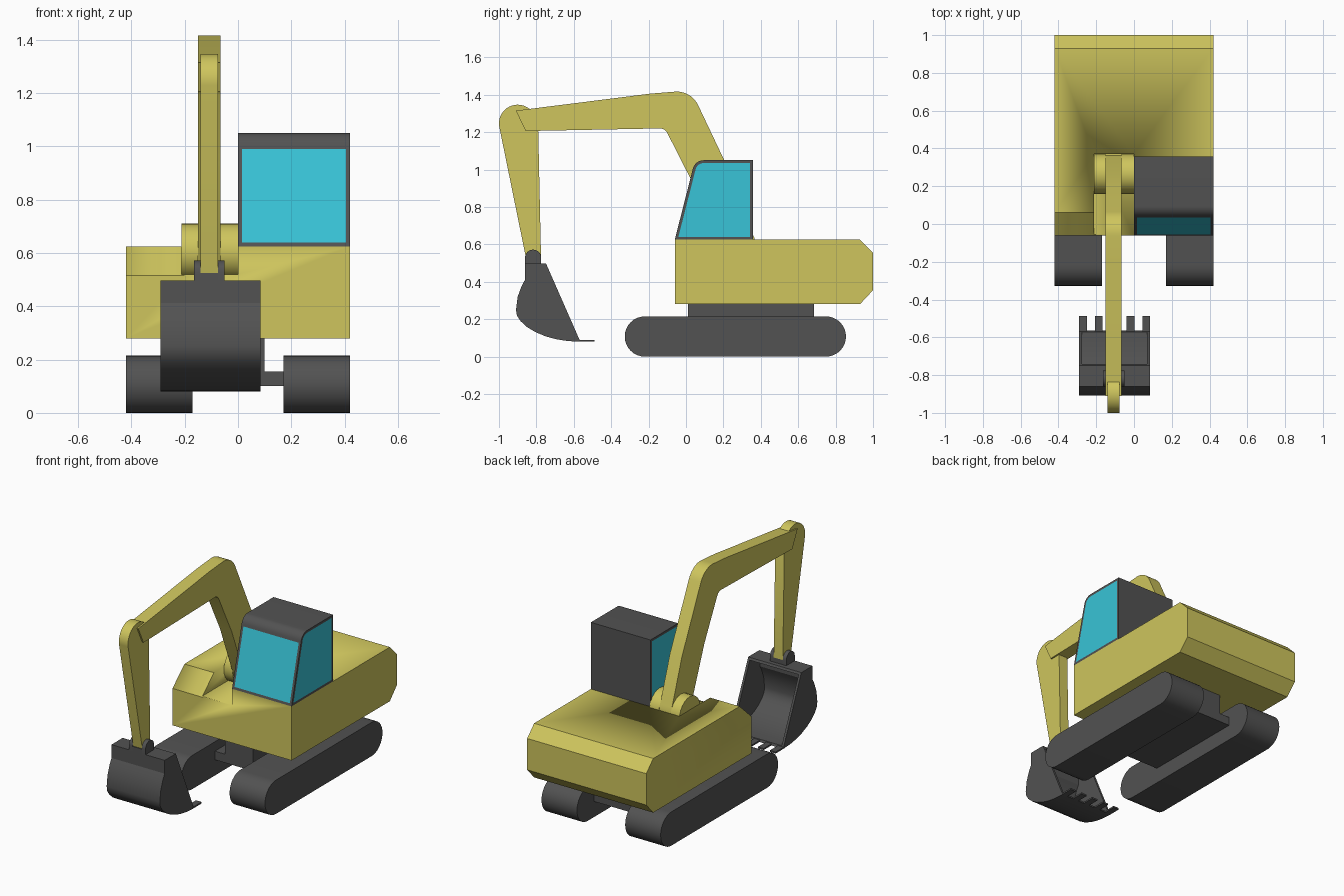
import bpy, bmesh
from math import cos, sin, radians

if "Cube" in bpy.data.objects:
    bpy.data.objects.remove(bpy.data.objects["Cube"])


def material(name, rgb):
    m = bpy.data.materials.new(name)
    m.diffuse_color = (*rgb, 1)
    m.use_nodes = True
    m.node_tree.nodes["Principled BSDF"].inputs["Base Color"].default_value = m.diffuse_color
    return m


YELLOW = material("yellow_paint", (0.62, 0.56, 0.11))
GREY = material("dark_grey", (0.085, 0.085, 0.085))
GLASS = material("cyan_glass", (0.04, 0.55, 0.68))


def arc(y, z, r, a0, a1, n=10):
    """Arc points in the side (y, z) plane, angles in degrees."""
    angles = [radians(a0 + (a1 - a0) * i / n) for i in range(n + 1)]
    return [(y + r * cos(a), z + r * sin(a)) for a in angles]


def extrude(name, profile, x0, x1, mat):
    """Extrude a side profile along x."""
    bm = bmesh.new()
    face = bm.faces.new([bm.verts.new((x0, y, z)) for y, z in profile])
    res = bmesh.ops.extrude_face_region(bm, geom=[face])
    verts = [v for v in res["geom"] if isinstance(v, bmesh.types.BMVert)]
    bmesh.ops.translate(bm, verts=verts, vec=(x1 - x0, 0, 0))
    bmesh.ops.recalc_face_normals(bm, faces=bm.faces)
    mesh = bpy.data.meshes.new(name)
    bm.to_mesh(mesh)
    bm.free()
    obj = bpy.data.objects.new(name, mesh)
    bpy.context.collection.objects.link(obj)
    mesh.materials.append(mat)
    bpy.ops.object.select_all(action='DESELECT')
    obj.select_set(True)
    bpy.context.view_layer.objects.active = obj
    bpy.ops.object.shade_smooth_by_angle(angle=radians(25))
    return obj


def box(name, x0, x1, y0, y1, z0, z1, mat):
    return extrude(name, [(y0, z0), (y1, z0), (y1, z1), (y0, z1)], x0, x1, mat)


def cut(obj, cutter):
    mod = obj.modifiers.new("cut", 'BOOLEAN')
    mod.operation = 'DIFFERENCE'
    mod.solver = 'EXACT'
    mod.object = cutter
    bpy.context.view_layer.objects.active = obj
    bpy.ops.object.modifier_apply(modifier=mod.name)
    bpy.data.objects.remove(cutter)


# Tracks and undercarriage
track = arc(0.748, 0.1075, 0.1075, -90, 90, 16) + arc(-0.22, 0.1075, 0.1075, 90, 270, 16)
extrude("track_left", track, -0.42, -0.17, GREY)
extrude("track_right", track, 0.17, 0.42, GREY)
undercarriage = box("undercarriage", -0.1, 0.1, 0.01, 0.685, 0.1, 0.28, GREY)
for side, x0, x1 in (("left", -0.17, -0.1), ("right", 0.1, 0.17)):
    box("track_beam_" + side, x0, x1, 0.01, 0.685, 0.1, 0.155, GREY)

# Body with a boom slot and a sloped left front
body = extrude("body", [(-0.06, 0.28), (0.93, 0.28), (1.0, 0.355), (1.0, 0.555),
                        (0.93, 0.625), (-0.06, 0.625)], -0.42, 0.42, YELLOW)
cut(body, box("slot_cutter", -0.212, 0, -0.2, 0.37, 0.52, 0.8, YELLOW))
cut(body, extrude("slope_cutter", [(-0.18, 0.405), (0.17, 0.726), (-0.18, 0.726)],
                  -0.6, -0.2, YELLOW))

# Boom pivot discs
disc = arc(0.265, 0.605, 0.105, 0, 345, 23)
extrude("boom_pivot_left", disc, -0.212, -0.15, YELLOW)
extrude("boom_pivot_right", disc, -0.066, 0, YELLOW)

# Cab with glazed front and sides
cab = extrude("cab", [(0.358, 0.625), (-0.06, 0.625)] + arc(0.095, 0.99, 0.06, 165, 90, 8)
              + [(0.358, 1.05)], 0, 0.42, GREY)
cab.data.materials.append(GLASS)
bm = bmesh.new()
bm.from_mesh(cab.data)
bm.normal_update()
panes = [f for f in bm.faces
         if abs(f.normal.x) > 0.9 or (f.normal.y < -0.9 and f.calc_area() > 0.05)]
bmesh.ops.inset_individual(bm, faces=panes, thickness=0.015, use_even_offset=True)
for f in panes:
    f.material_index = 1
bm.to_mesh(cab.data)
bm.free()

# Boom
boom = ([(0.203, 1.053)] + arc(-0.05, 1.29, 0.127, 25, 97)
        + [(-0.19, 1.406), (-0.91, 1.315), (-0.857, 1.206)]
        + arc(-0.14, 1.175, 0.045, 90, 25, 6) + [(0.03, 0.94)]
        + arc(0.265, 0.615, 0.1, 205, 385, 16) + [(0.255, 0.945)])
extrude("boom", boom, -0.15, -0.066, YELLOW)

# Arm
arm = (arc(-0.9, 1.247, 0.1, 190, 45, 16)
       + [(-0.79, 1.206), (-0.775, 0.525), (-0.855, 0.525)])
extrude("arm", arm, -0.14, -0.076, YELLOW)

# Bucket: curved shell, side plates, teeth
outer = [(-0.748, 0.497), (-0.86, 0.497), (-0.86, 0.412), (-0.88, 0.375), (-0.9, 0.32),
         (-0.909, 0.25), (-0.904, 0.22), (-0.885, 0.19), (-0.85, 0.158), (-0.807, 0.132),
         (-0.75, 0.108), (-0.69, 0.092), (-0.63, 0.083), (-0.565, 0.08)]
my, mz = -0.6565, 0.2885
inner = [(my + (y - my) * 0.93, mz + (z - mz) * 0.93) for y, z in reversed(outer)]
extrude("bucket_shell", outer + inner, -0.275, 0.07, GREY)
extrude("bucket_side_left", outer, -0.29, -0.275, GREY)
extrude("bucket_side_right", outer, 0.07, 0.085, GREY)
for i in range(5):
    x = -0.27 + i * 0.0838
    box(f"bucket_tooth_{i + 1}", x - 0.02, x + 0.02, -0.58, -0.488, 0.08, 0.09, GREY)

# Bucket hinge
lug = [(-0.775, 0.49)] + arc(-0.8175, 0.529, 0.043, 0, 180, 12) + [(-0.8605, 0.49)]
extrude("bucket_lug_left", lug, -0.165, -0.14, GREY)
extrude("bucket_lug_right", lug, -0.076, -0.05, GREY)
box("bucket_hinge_base", -0.14, -0.076, -0.8605, -0.775, 0.49, 0.526, GREY)
